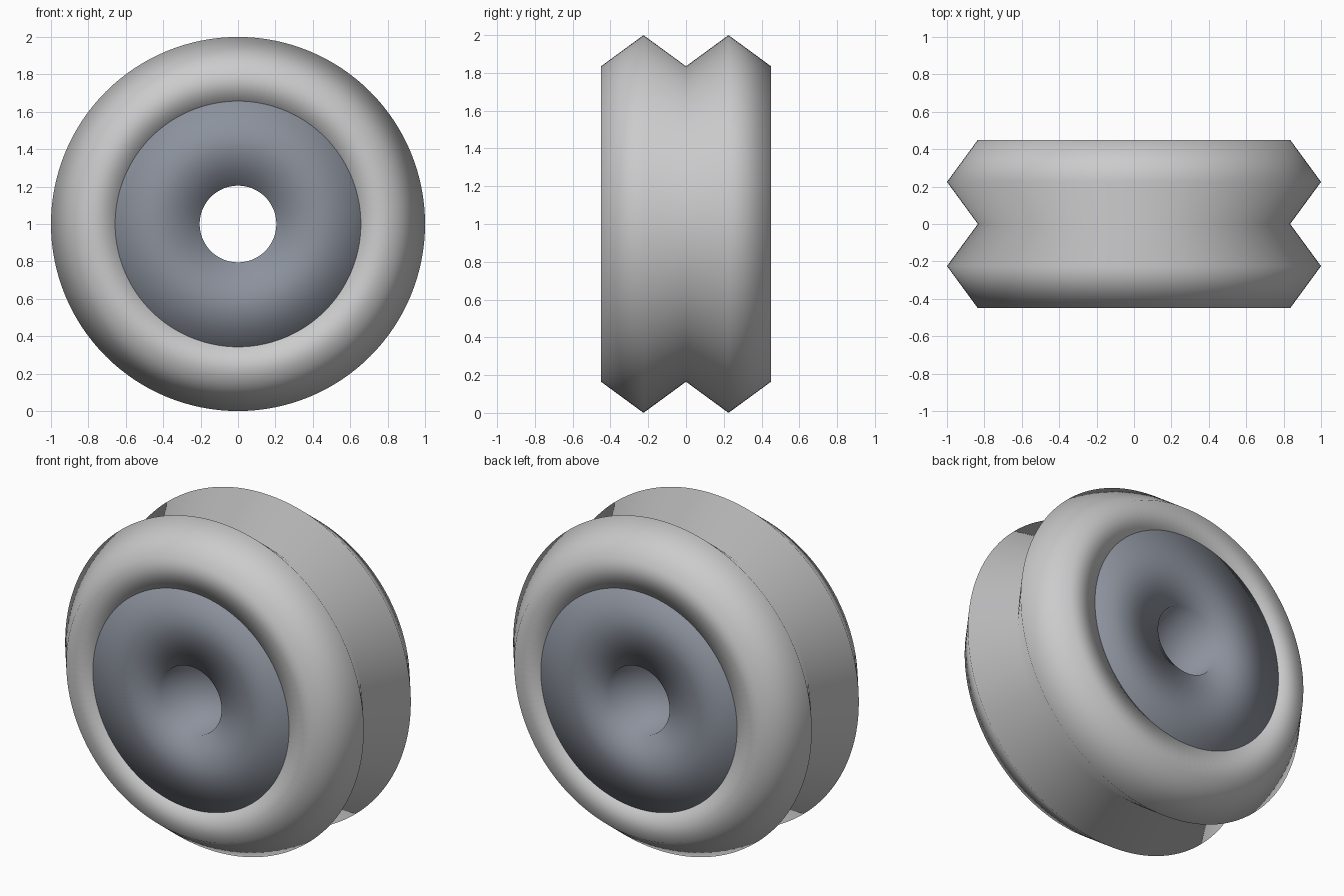
import bpy
import bmesh
import math

cube = bpy.data.objects.get("Cube")
if cube:
    bpy.data.objects.remove(cube, do_unlink=True)

CENTRE = (0, 0, 1)
SEGMENTS = 128
HALF_WIDTH = 0.45
BORE, HUB_RADIUS, SHOULDER, CREST = 0.205, 0.657, 0.835, 1.0


def material(name, colour):
    mat = bpy.data.materials.new(name)
    mat.use_nodes = True
    mat.diffuse_color = colour
    mat.node_tree.nodes["Principled BSDF"].inputs["Base Color"].default_value = colour
    return mat


def lathe(name, profile, mat):
    """Turn a closed (radius, y) profile about the wheel axle."""
    bm = bmesh.new()
    verts = [bm.verts.new((r, y, CENTRE[2])) for r, y in profile]
    edges = [bm.edges.new((v, verts[i - 1])) for i, v in enumerate(verts)]
    bmesh.ops.spin(bm, geom=verts + edges, cent=CENTRE, axis=(0, 1, 0),
                   angle=math.tau, steps=SEGMENTS, use_merge=True)
    bmesh.ops.remove_doubles(bm, verts=bm.verts, dist=0.0001)
    bmesh.ops.recalc_face_normals(bm, faces=bm.faces)
    for face in bm.faces:
        face.smooth = True
    mesh = bpy.data.meshes.new(name)
    bm.to_mesh(mesh)
    bm.free()
    mesh.materials.append(mat)
    obj = bpy.data.objects.new(name, mesh)
    bpy.context.collection.objects.link(obj)
    return obj


light_grey = material("light grey", (0.60, 0.60, 0.61, 1))
blue_grey = material("blue grey", (0.26, 0.285, 0.335, 1))

# Outer ring with two crests and a central groove
W = HALF_WIDTH
lathe("outer_ring", [
    (HUB_RADIUS, -W), (SHOULDER, -W), (CREST, -W / 2), (SHOULDER, 0),
    (CREST, W / 2), (SHOULDER, W), (HUB_RADIUS, W),
], light_grey)

# Hub with a bore right through it
lathe("hub", [(BORE, -W), (HUB_RADIUS, -W), (HUB_RADIUS, W), (BORE, W)], blue_grey)
